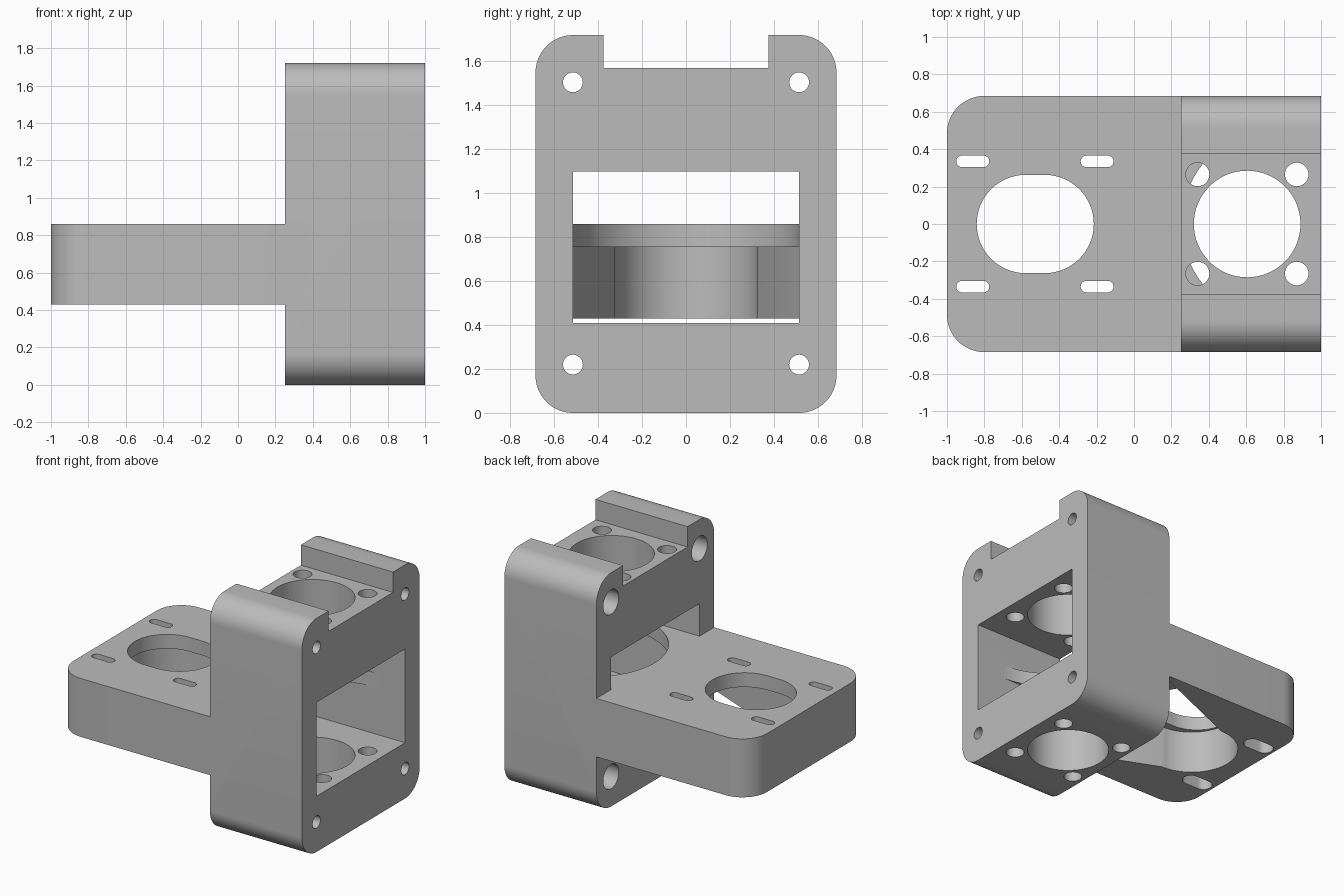
import bpy, bmesh
from math import pi, sin, cos, radians
from mathutils import Vector

cube = bpy.data.objects.get("Cube")
if cube:
    bpy.data.objects.remove(cube, do_unlink=True)

grey = bpy.data.materials.new("light_grey")
grey.use_nodes = True
grey.diffuse_color = (0.5, 0.5, 0.5, 1)
grey.node_tree.nodes["Principled BSDF"].inputs["Base Color"].default_value = (0.5, 0.5, 0.5, 1)


def arc(cx, cy, r, start, end, steps=16):
    """Points on an arc, angles in degrees."""
    angles = [radians(start + (end - start) * i / steps) for i in range(steps + 1)]
    return [(cx + r * cos(a), cy + r * sin(a)) for a in angles]


def circle(cx, cy, r):
    return arc(cx, cy, r, 0, 360, 64)[:-1]


def rounded(cx, cy, hx, hy, r):
    """Rounded rectangle; the corners merge into slot ends when r equals hy."""
    points = []
    for sx, sy, a in ((1, 1, 0), (-1, 1, 90), (-1, -1, 180), (1, -1, 270)):
        points += arc(cx + sx * (hx - r), cy + sy * (hy - r), r, a, a + 90)
    return points


def box(x0, x1, y0, y1):
    return [(x0, y0), (x1, y0), (x1, y1), (x0, y1)]


def prism(name, outline, low, high, axis="z"):
    """Extrude an outline: (x, y) along z, or (y, z) along x."""
    place = (lambda p, h: (p[0], p[1], h)) if axis == "z" else (lambda p, h: (h, p[0], p[1]))
    bm = bmesh.new()
    face = bm.faces.new([bm.verts.new(place(p, low)) for p in outline])
    top = bmesh.ops.extrude_face_region(bm, geom=[face])["geom"]
    shift = Vector(place((0, 0), high - low))
    bmesh.ops.translate(bm, vec=shift, verts=[g for g in top if isinstance(g, bmesh.types.BMVert)])
    bmesh.ops.remove_doubles(bm, verts=bm.verts, dist=0.0001)
    bmesh.ops.recalc_face_normals(bm, faces=bm.faces)
    mesh = bpy.data.meshes.new(name)
    bm.to_mesh(mesh)
    bm.free()
    mesh.materials.append(grey)
    obj = bpy.data.objects.new(name, mesh)
    bpy.context.collection.objects.link(obj)
    return obj


def combine(target, tool, operation="DIFFERENCE"):
    """Apply an exact boolean and discard the tool."""
    mod = target.modifiers.new("boolean", "BOOLEAN")
    mod.operation, mod.solver, mod.object = operation, "EXACT", tool
    bpy.context.view_layer.update()
    result = bpy.data.meshes.new_from_object(target.evaluated_get(bpy.context.evaluated_depsgraph_get()))
    target.modifiers.clear()
    target.data = result
    bpy.data.objects.remove(tool, do_unlink=True)


def cut(target, outline, low, high, axis="z"):
    combine(target, prism("cutter", outline, low, high, axis), "DIFFERENCE")


# Upright block with rounded long edges, top channel and window
block = prism("bracket_body", rounded(0, 0.86, 0.685, 0.86, 0.17), 0.25, 1, "x")
cut(block, box(-0.375, 0.375, 1.57, 1.9), 0, 1.2, "x")
cut(block, box(-0.515, 0.515, 0.41, 1.10), 0, 1.2, "x")

# Vertical bore and its four screw holes
cut(block, circle(0.605, 0, 0.285), -0.1, 1.9)
for x in (0.34, 0.87):
    for y in (-0.265, 0.265):
        cut(block, circle(x, y, 0.063), -0.1, 1.9)

# Corner bolt holes, widened from the plate side
for y in (-0.515, 0.515):
    for z in (0.22, 1.505):
        cut(block, circle(y, z, 0.045), 0, 1.2, "x")
        cut(block, circle(y, z, 0.09), 0, 0.82, "x")

# Horizontal plate with a tongue reaching into the window
outline = arc(-0.8, 0.485, 0.2, 90, 180) + arc(-0.8, -0.485, 0.2, 180, 270)
outline += [(0.35, -0.685), (0.35, -0.6), (0.77, -0.6), (0.77, 0.6), (0.35, 0.6), (0.35, 0.685)]
plate = prism("plate", outline, 0.43, 0.86)

# Flared pocket under the plate
pocket = arc(-0.53, 0, 0.325, 90, 270, 32)
pocket += [(0.25, -0.65), (0.8, -0.65), (0.8, 0.65), (0.25, 0.65)]
cut(plate, pocket, 0.3, 0.755)

# Oval opening and concave tongue end
cut(plate, rounded(-0.528, 0, 0.313, 0.263, 0.263), 0.3, 1)
cut(plate, circle(0.77, 0, 0.515), 0.3, 1)

# Adjustment slots, the outer pair recessed from below
for y in (-0.335, 0.335):
    for x in (-0.862, -0.197):
        cut(plate, rounded(x, y, 0.088, 0.031, 0.031), 0.3, 1)
    cut(plate, rounded(-0.862, y, 0.118, 0.062, 0.062), 0.3, 0.755)

# Join into one solid and shade the curves
combine(block, plate, "UNION")
bpy.ops.object.select_all(action="DESELECT")
block.select_set(True)
bpy.context.view_layer.objects.active = block
bpy.ops.object.shade_smooth_by_angle(angle=radians(30))
